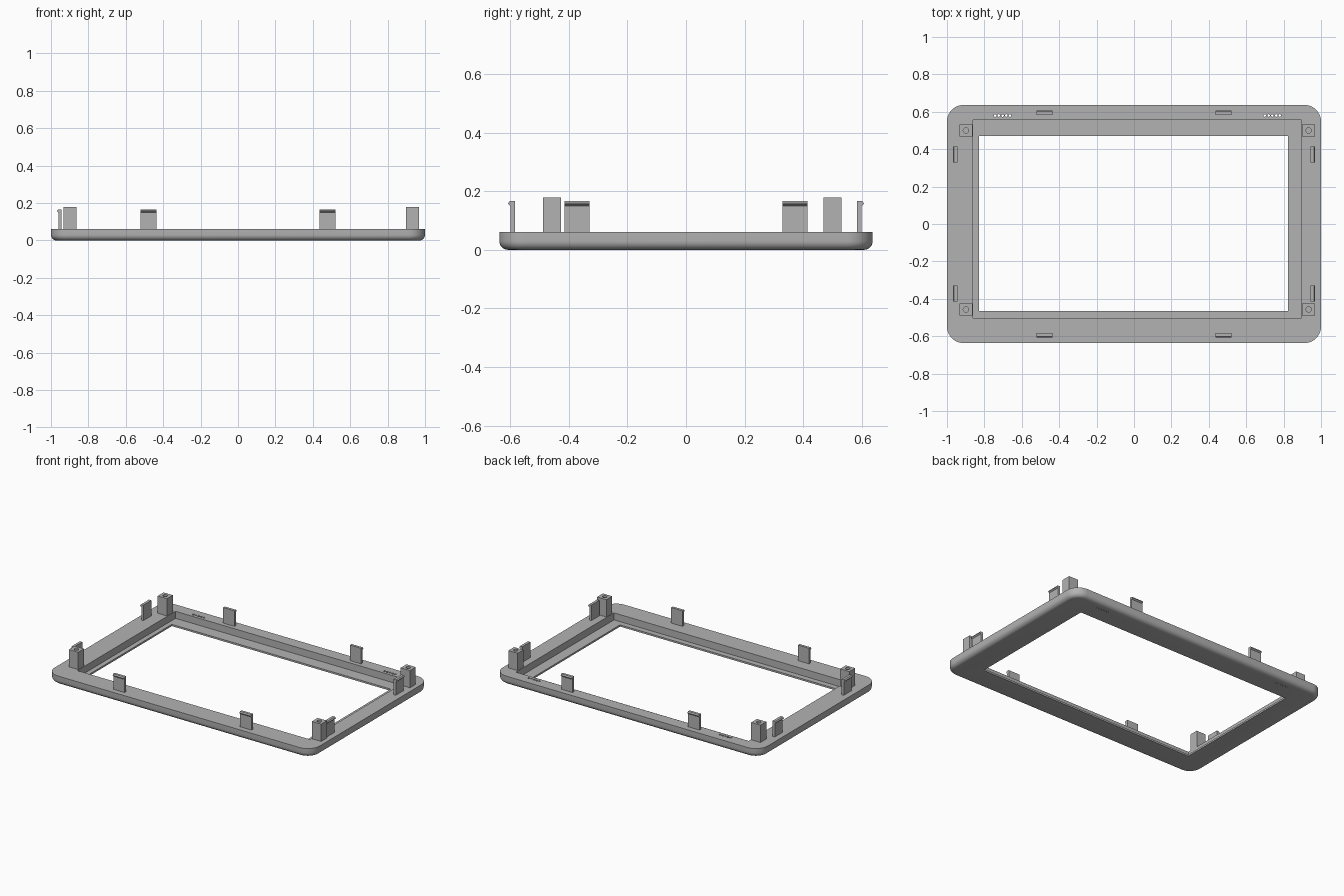
import bpy, bmesh, math

if "Cube" in bpy.data.objects:
    bpy.data.objects.remove(bpy.data.objects["Cube"])

grey = bpy.data.materials.new("plain grey")
grey.diffuse_color = (0.45, 0.45, 0.45, 1)
grey.use_nodes = True
grey.node_tree.nodes["Principled BSDF"].inputs["Base Color"].default_value = grey.diffuse_color
HX, HY, TOP = 1.0, 0.637, 0.06       # frame half sizes and height
CORNER, FILLET = 0.09, 0.03


def finish(name, bm):
    bmesh.ops.recalc_face_normals(bm, faces=bm.faces)
    me = bpy.data.meshes.new(name)
    bm.to_mesh(me)
    bm.free()
    me.materials.append(grey)
    ob = bpy.data.objects.new(name, me)
    bpy.context.collection.objects.link(ob)
    return ob


def box(name, x0, x1, y0, y1, z0, z1):
    bm = bmesh.new()
    bmesh.ops.create_cube(bm, size=1)
    for v in bm.verts:
        v.co = (x0 if v.co.x < 0 else x1, y0 if v.co.y < 0 else y1, z0 if v.co.z < 0 else z1)
    return finish(name, bm)


def pins(name, centres, radius, z0, z1, sides):
    bm = bmesh.new()
    for x, y in centres:
        made = bmesh.ops.create_cone(bm, cap_ends=True, segments=sides, radius1=radius,
                                     radius2=radius, depth=z1 - z0)
        bmesh.ops.translate(bm, verts=made["verts"], vec=(x, y, (z0 + z1) / 2))
    return finish(name, bm)


def cut(ob, cutter):
    mod = ob.modifiers.new("cut", 'BOOLEAN')
    mod.operation, mod.solver, mod.object = 'DIFFERENCE', 'EXACT', cutter
    bpy.context.view_layer.objects.active = ob
    bpy.ops.object.modifier_apply(modifier=mod.name)
    bpy.data.objects.remove(cutter)


def rounded_loop(bm, inset, z, steps=10):
    r = CORNER - inset
    loop = []
    for k, (sx, sy) in enumerate([(1, 1), (-1, 1), (-1, -1), (1, -1)]):
        for i in range(steps + 1):
            a = math.pi / 2 * (k + i / steps)
            loop.append(bm.verts.new((sx * (HX - CORNER) + r * math.cos(a),
                                      sy * (HY - CORNER) + r * math.sin(a), z)))
    return loop


# Frame slab: rounded corners with a filleted lower edge
bm = bmesh.new()
loops = []
for i in range(7):
    a = math.pi / 2 * i / 6
    loops.append(rounded_loop(bm, FILLET * (1 - math.sin(a)), FILLET * (1 - math.cos(a))))
loops.append(rounded_loop(bm, 0, TOP))
for lo, hi in zip(loops, loops[1:]):
    for i in range(len(lo)):
        j = (i + 1) % len(lo)
        bm.faces.new((lo[i], lo[j], hi[j], hi[i]))
bm.faces.new(loops[0][::-1])
bm.faces.new(loops[-1])
frame = finish("frame", bm)

# Screen pocket, window opening and two rows of vent holes
cut(frame, box("pocket_cutter", -0.86, 0.895, -0.503, 0.555, 0.012, 0.2))
cut(frame, box("window_cutter", -0.828, 0.823, -0.465, 0.47, -0.1, 0.2))
vents = [(x0 + 0.02 * i, 0.58) for x0 in (-0.743, 0.7) for i in range(5)]
cut(frame, pins("vent_cutter", vents, 0.007, -0.1, 0.2, 12))
bpy.ops.object.select_all(action='DESELECT')
frame.select_set(True)
bpy.context.view_layer.objects.active = frame
bpy.ops.object.shade_smooth_by_angle(angle=math.radians(30))

# Corner screw posts with blind holes
for side, x in (("left", -0.899), ("right", 0.934)):
    for end, y in (("front", -0.457), ("back", 0.5)):
        post = box(f"{side}_{end}_post", x - 0.035, x + 0.035, y - 0.031, y + 0.031, TOP - 0.002, 0.178)
        cut(post, pins("screw_cutter", [(x, y)], 0.0145, 0.08, 0.3, 20))

# Snap clips: an upright tab with an outward hook, extruded along the edge
HOOK = [(0, TOP - 0.002), (0.016, TOP - 0.002), (0.016, 0.149), (0.024, 0.156), (0.024, 0.159),
        (0.018, 0.166), (0, 0.166)]


def clip(name, inner, along, angle):
    bm = bmesh.new()
    ca, sa = math.cos(angle), math.sin(angle)
    ends = []
    for t in (along - 0.0425, along + 0.0425):
        ends.append([bm.verts.new(((inner + d) * ca - t * sa, (inner + d) * sa + t * ca, z))
                     for d, z in HOOK])
    a, b = ends
    bm.faces.new(a)
    bm.faces.new(b[::-1])
    for i in range(len(a)):
        j = (i + 1) % len(a)
        bm.faces.new((a[i], b[i], b[j], a[j]))
    finish(name, bm)


for k, (name, inner, along) in enumerate([("right", 0.944, 0.3715), ("back", 0.583, 0.4785),
                                          ("left", 0.944, 0.3715), ("front", 0.583, 0.4785)]):
    for s in (-1, 1):
        clip(f"{name}_clip_{1 if s < 0 else 2}", inner, s * along, k * math.pi / 2)
